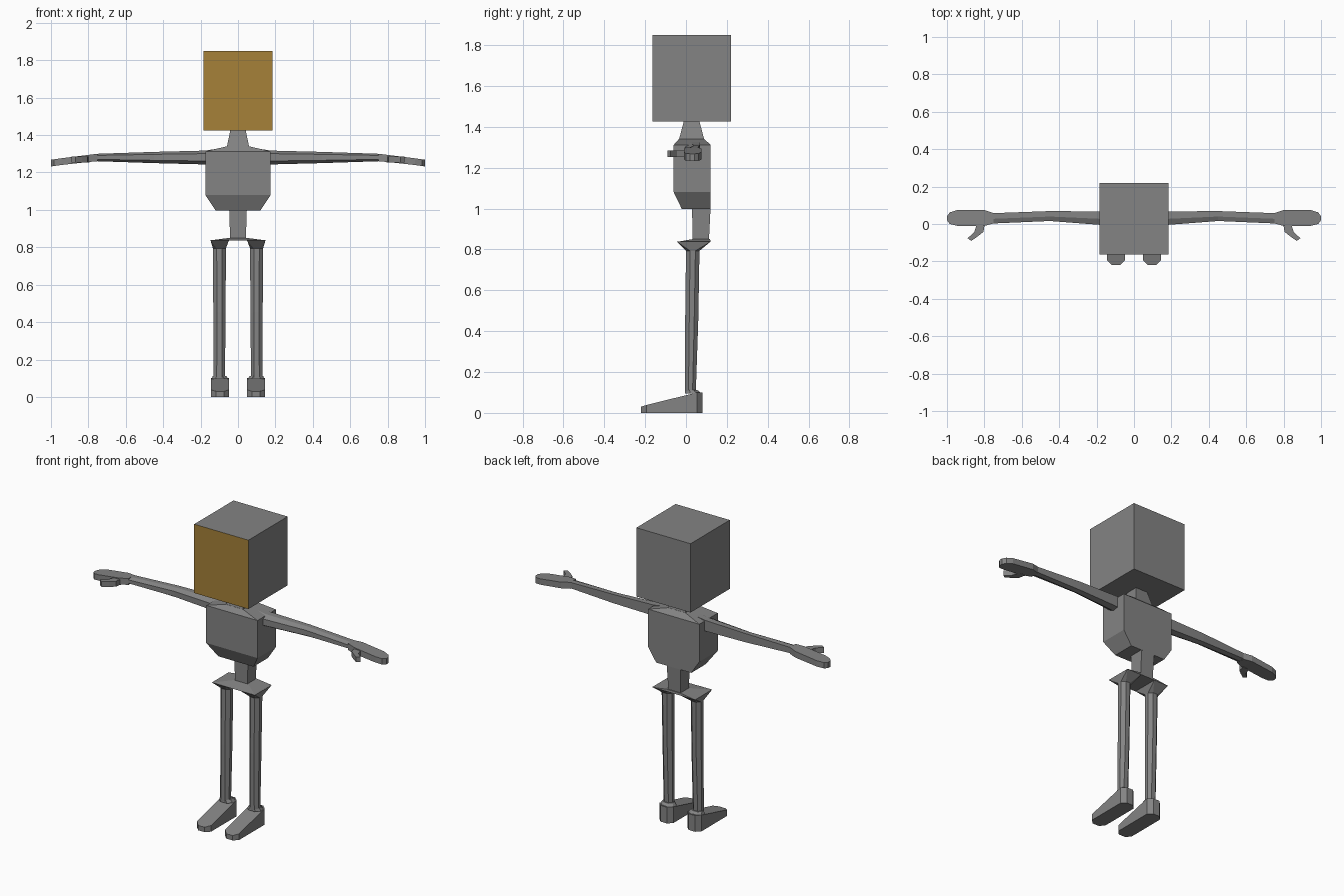
import bpy, bmesh

if "Cube" in bpy.data.objects:
    bpy.data.objects.remove(bpy.data.objects["Cube"])


def material(name, rgb):
    m = bpy.data.materials.new(name)
    m.diffuse_color = (*rgb, 1)
    m.use_nodes = True
    m.node_tree.nodes["Principled BSDF"].inputs["Base Color"].default_value = m.diffuse_color
    return m


grey = material("dark_grey", (0.23, 0.23, 0.23))
ochre = material("face_ochre", (0.38, 0.222, 0.04))


def loft(name, rings, mirror=False):
    """Skin a list of equal-length point rings, cap both ends, optionally mirror across x."""
    bm = bmesh.new()
    vs = [[bm.verts.new(p) for p in r] for r in rings]
    n = len(rings[0])
    for a, b in zip(vs, vs[1:]):
        for i in range(n):
            j = (i + 1) % n
            bm.faces.new((a[i], a[j], b[j], b[i]))
    bm.faces.new(vs[0][::-1])
    bm.faces.new(vs[-1])
    bmesh.ops.remove_doubles(bm, verts=bm.verts, dist=1e-5)
    bmesh.ops.recalc_face_normals(bm, faces=bm.faces)
    me = bpy.data.meshes.new(name)
    bm.to_mesh(me)
    bm.free()
    me.materials.append(grey)
    ob = bpy.data.objects.new(name, me)
    bpy.context.collection.objects.link(ob)
    if mirror:
        ob.modifiers.new("Mirror", 'MIRROR')
    return ob


def rect(x0, x1, y0, y1, z):
    return [(x0, y0, z), (x1, y0, z), (x1, y1, z), (x0, y1, z)]


def octa(x0, x1, y0, y1, z, c):
    """Horizontal rectangle with corners cut by c."""
    return [(x0 + c, y0, z), (x1 - c, y0, z), (x1, y0 + c, z), (x1, y1 - c, z),
            (x1 - c, y1, z), (x0 + c, y1, z), (x0, y1 - c, z), (x0, y0 + c, z)]


def arm_ring(x, y0, y1, z0, z1):
    """Arm cross-section: flat back, bevelled front."""
    h, m = z1 - z0, y0 + 0.45 * (y1 - y0)
    return [(x, y1, z1), (x, m, z1), (x, y0, z1 - 0.22 * h), (x, y0, z0 + 0.25 * h),
            (x, m, z0), (x, y1, z0 + 0.1 * h)]


def hand_ring(x, y0, y1, z0, z1):
    return [(x, y0, z0), (x, y1, z0), (x, y1, z1), (x, y0, z1)]


# Head: plain box with a coloured front face
head = loft("head", [rect(-0.185, 0.185, -0.163, 0.22, z) for z in (1.425, 1.85)])
head.data.materials.append(ochre)
for p in head.data.polygons:
    p.material_index = 1 if p.normal.y < -0.9 else 0

# Neck
loft("neck", [rect(-0.06, 0.06, -0.035, 0.09, 1.335),
              rect(-0.04, 0.04, -0.01, 0.065, 1.43)])

# Torso: tapered belly, straight chest, sloping shoulders
loft("torso", [rect(-0.12, 0.12, -0.02, 0.12, 0.997),
               rect(-0.175, 0.175, -0.06, 0.12, 1.08),
               rect(-0.175, 0.175, -0.06, 0.12, 1.312),
               rect(-0.06, 0.06, -0.035, 0.09, 1.34)])

# Waist
loft("waist", [rect(-0.042, 0.042, 0.032, 0.112, 0.84),
               rect(-0.047, 0.047, 0.03, 0.12, 1.0)])

# Hip plate joining the legs
loft("hip_plate", [rect(-0.147, 0.147, -0.045, 0.12, 0.837),
                   rect(-0.05, 0.05, 0.03, 0.118, 0.85)])

# Legs with flared tops
loft("legs", [octa(0.07, 0.13, -0.004, 0.048, 0.1, 0.016),
              octa(0.066, 0.132, -0.004, 0.06, 0.45, 0.02),
              octa(0.065, 0.134, 0.0, 0.066, 0.793, 0.02),
              octa(0.048, 0.147, -0.045, 0.12, 0.838, 0.0)], mirror=True)

# Feet: octagonal plan, top sloping down to the toe
plan = octa(0.048, 0.144, -0.22, 0.08, 0, 0.026)
top = [(x, y, 0.1 + min(y, 0) * 0.318) for x, y, z in plan]
loft("feet", [plan, top], mirror=True)

# Ankle cuffs
loft("ankles", [octa(0.05, 0.142, -0.005, 0.075, 0.095, 0.024),
                octa(0.064, 0.134, 0.0, 0.055, 0.113, 0.018)], mirror=True)

# Arms
loft("arms", [arm_ring(0.06, -0.005, 0.067, 1.25, 1.335),
              arm_ring(0.175, -0.005, 0.067, 1.243, 1.317),
              arm_ring(0.45, 0.016, 0.069, 1.25, 1.31),
              arm_ring(0.75, 0.003, 0.058, 1.26, 1.30)], mirror=True)

# Hands: flat mitts bending slightly down
loft("hands", [hand_ring(0.75, 0.003, 0.058, 1.26, 1.30),
               hand_ring(0.80, -0.01, 0.075, 1.256, 1.294),
               hand_ring(0.945, -0.01, 0.075, 1.24, 1.276),
               hand_ring(0.985, 0.0, 0.062, 1.234, 1.27),
               hand_ring(1.0, 0.02, 0.042, 1.232, 1.268)], mirror=True)

# Thumbs: bent bars reaching forward
thumb = [(0.795, 0.0), (0.805, -0.012), (0.84, -0.05), (0.87, -0.09),
         (0.89, -0.076), (0.855, -0.045), (0.84, 0.0)]
thumb[1:3] = [(0.80, -0.012), (0.805, -0.042), (0.835, -0.066)]
loft("thumbs", [[(x, y, z) for x, y in thumb] for z in (1.252, 1.285)], mirror=True)
